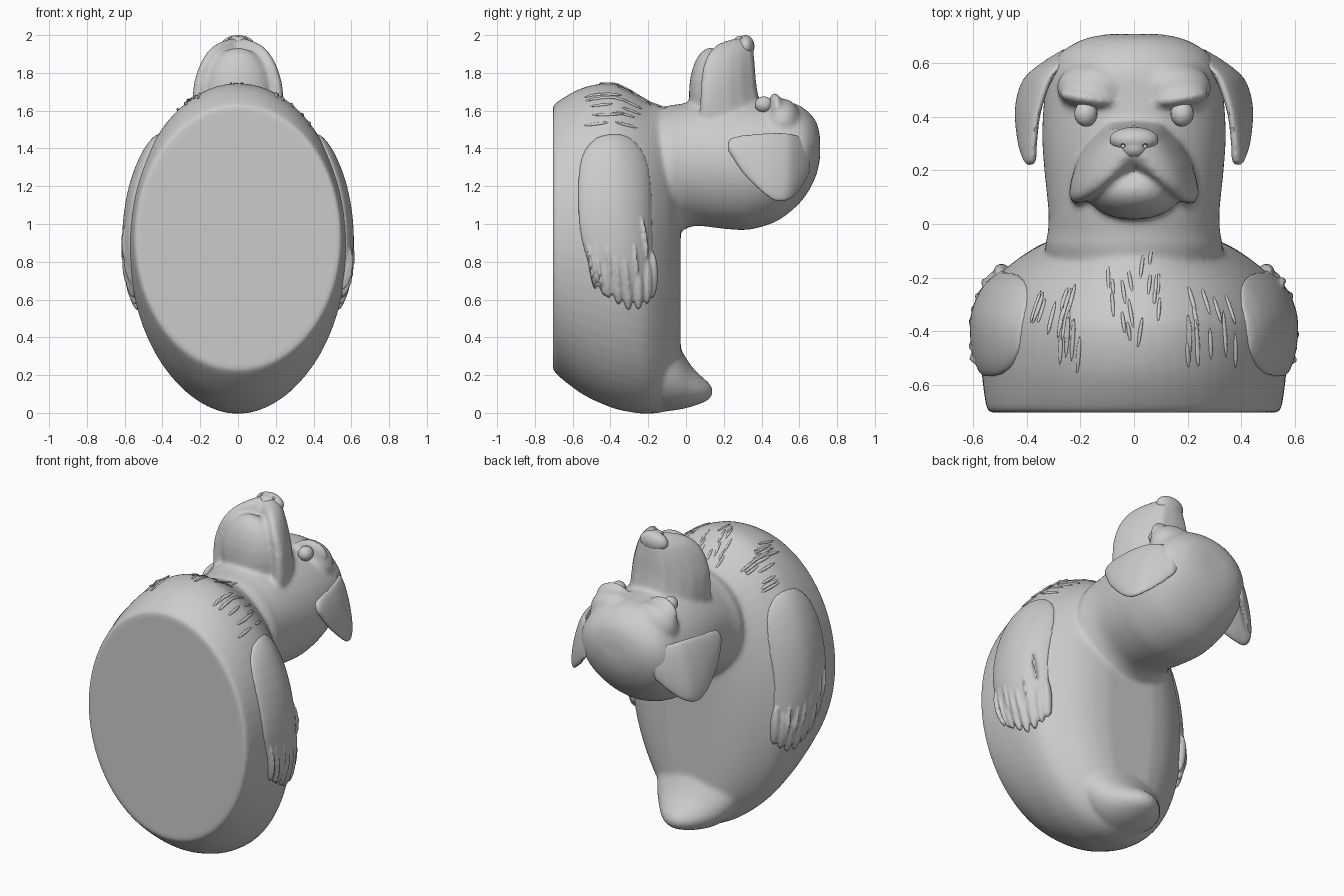
import bpy, bmesh, math, random
from mathutils import Matrix, Vector

random.seed(4)
cube = bpy.data.objects.get("Cube")
if cube:
    bpy.data.objects.remove(cube)

grey = bpy.data.materials.new("plain grey")
grey.use_nodes = True
colour = (0.6, 0.6, 0.6, 1)
grey.diffuse_color = colour
grey.node_tree.nodes["Principled BSDF"].inputs["Base Color"].default_value = colour

CIRCLE = [(math.cos(math.tau * i / 64), math.sin(math.tau * i / 64)) for i in range(64)]


def spline(rows, steps=8):
    """Smoothly interpolate rows of numbers, passing through each row."""
    out = []
    for i in range(len(rows) - 1):
        a, b, c, d = (rows[min(max(i + k, 0), len(rows) - 1)] for k in (-1, 0, 1, 2))
        for s in range(steps):
            t = s / steps
            out.append([q + t / 2 * (r - p + t * (2*p - 5*q + 4*r - w + t * (3*q - p - 3*r + w)))
                        for p, q, r, w in zip(a, b, c, d)])
    return out + [list(rows[-1])]


def loft(bm, axis, rows, outline=CIRCLE, bend=None):
    """Rows are (position, low, high, half width, centre x) along y or z."""
    rings = []
    for pos, low, high, half, cx in spline(rows):
        ring = []
        for u, v in outline:
            x, w = cx + half * u, (low + high) / 2 + (high - low) / 2 * v
            p = Vector((x, pos, w) if axis == "y" else (x, w, pos))
            ring.append(bm.verts.new(bend(p) if bend else p))
        rings.append(ring)
    for a, b in zip(rings, rings[1:]):
        for i in range(len(a)):
            j = (i + 1) % len(a)
            bm.faces.new((a[i], a[j], b[j], b[i]))
    bm.faces.new(rings[0])
    bm.faces.new(rings[-1])


def blob(bm, loc, radii, rot=Matrix(), detail=24):
    matrix = Matrix.Translation(loc) @ rot.to_4x4() @ Matrix.Diagonal((*radii, 1))
    bmesh.ops.create_uvsphere(bm, u_segments=detail, v_segments=detail // 2, radius=1, matrix=matrix)


def finish(bm, name, voxel=0, smooth=0):
    bmesh.ops.recalc_face_normals(bm, faces=bm.faces)
    mesh = bpy.data.meshes.new(name)
    bm.to_mesh(mesh)
    bm.free()
    obj = bpy.data.objects.new(name, mesh)
    bpy.context.collection.objects.link(obj)
    mesh.materials.append(grey)
    bpy.ops.object.select_all(action="DESELECT")
    obj.select_set(True)
    bpy.context.view_layer.objects.active = obj
    if voxel:
        mod = obj.modifiers.new("merge", "REMESH")
        mod.mode, mod.voxel_size = "VOXEL", voxel
        mod = obj.modifiers.new("soften", "SMOOTH")
        mod.factor, mod.iterations = 0.5, smooth
        for m in list(obj.modifiers):
            bpy.ops.object.modifier_apply(modifier=m.name)
    bpy.ops.object.shade_smooth_by_angle(angle=math.radians(40))
    return obj


# Body, tail, neck, head and muzzle flow into one skin
bm = bmesh.new()
loft(bm, "y", [(-.705, .26, 1.6, .525, 0), (-.69, .21, 1.64, .55, 0), (-.55, .1, 1.72, .57, 0),
               (-.4, .03, 1.745, .578, 0), (-.3, .005, 1.71, .565, 0), (-.2, -.005, 1.65, .515, 0),
               (-.1, .01, 1.61, .39, 0), (-.05, .05, 1.55, .28, 0), (-.028, .1, 1.5, .17, 0)])
loft(bm, "y", [(-.2, .03, .62, .24, 0), (-.12, .01, .52, .27, 0), (-.05, .015, .38, .235, 0),
               (.02, .03, .26, .175, 0), (.08, .05, .195, .12, 0), (.12, .07, .16, .07, 0),
               (.14, .095, .13, .03, 0)])
loft(bm, "y", [(-.22, 1, 1.58, .28, 0), (-.1, .93, 1.625, .33, 0), (-.03, .96, 1.635, .322, 0),
               (.05, .99, 1.65, .32, 0), (.2, .975, 1.66, .335, 0), (.33, .97, 1.66, .343, 0),
               (.47, 1.01, 1.65, .335, 0), (.57, 1.08, 1.64, .312, 0), (.64, 1.16, 1.6, .275, 0),
               (.69, 1.26, 1.54, .19, 0), (.71, 1.35, 1.46, .1, 0)])
half = [(0, 1), (.4, .93), (.7, .45), (.88, 0), (.97, -.45), (1, -.8), (.93, -1), (.83, -1),
        (.4, -.62), (0, -.25)]
lip = half + [(-u, v) for u, v in half[-2:0:-1]]
loft(bm, "z", [(1.5, .07, .44, .24, 0), (1.65, .075, .39, .243, 0), (1.75, .08, .372, .233, 0),
               (1.85, .095, .364, .2, 0), (1.92, .13, .357, .155, 0), (1.96, .18, .35, .1, 0),
               (1.982, .25, .33, .04, 0)], lip)
blob(bm, (0, .13, 1.69), (.185, .115, .245))
for s in (-1, 1):
    blob(bm, (s * .14, .51, 1.54), (.15, .1, .125))
    blob(bm, (s * .17, .47, 1.61), (.11, .035, .085), Matrix.Rotation(s * .15, 3, "Z"))
body = finish(bm, "body_and_head", .0115, 14)

# Nose with two nostrils
bm = bmesh.new()
blob(bm, (0, .315, 1.94), (.093, .048, .061))
blob(bm, (0, .285, 1.945), (.055, .042, .052))
nose = finish(bm, "nose", .006, 8)
bm = bmesh.new()
for s in (-1, 1):
    blob(bm, (s * .042, .292, 1.995), (.01, .009, .025), detail=12)
cutter = finish(bm, "nostril_cutter")
cutter.hide_render = True
mod = nose.modifiers.new("nostrils", "BOOLEAN")
mod.operation, mod.object = "DIFFERENCE", cutter
bpy.context.view_layer.objects.active = nose
bpy.ops.object.modifier_apply(modifier=mod.name)
bpy.data.objects.remove(cutter)


def tuft(bm, origin, aim, along, radii):
    """Lay a thin lock of fur on the body where a ray meets it."""
    hit, loc, normal, _ = body.ray_cast(Vector(origin), Vector(aim))
    if hit:
        side = Vector(along).cross(normal).normalized()
        rot = Matrix((side, normal.cross(side), normal)).transposed()
        blob(bm, loc, radii, rot, 12)


for s, label in ((1, "left"), (-1, "right")):
    def on_body(p):
        """Lay a wing point against the side of the body."""
        hit, loc, _, _ = body.ray_cast(Vector((s * 2, p.y, p.z)), Vector((-s, 0, 0)))
        return Vector((loc.x + p.x, p.y, p.z))

    def flare(p):
        """Tilt the lower edge of an ear outward."""
        return p + Vector((s * .22 * (1.34 - p.z), 0, 0))

    # Eye
    bm = bmesh.new()
    blob(bm, (s * .18, .412, 1.632), (.043, .048, .043))
    finish(bm, label + "_eye")

    # Folded ear
    bm = bmesh.new()
    loft(bm, "y", [(.655, 1.27, 1.41, .025, s * .23), (.61, 1.19, 1.46, .035, s * .285),
                   (.55, 1.13, 1.48, .038, s * .345), (.48, 1.12, 1.485, .036, s * .375),
                   (.4, 1.17, 1.48, .032, s * .395), (.3, 1.27, 1.47, .028, s * .405),
                   (.24, 1.36, 1.455, .022, s * .405), (.22, 1.39, 1.43, .008, s * .405)], bend=flare)
    finish(bm, label + "_ear", .009, 4)

    # Wing with ragged fur at its lower end
    bm = bmesh.new()
    loft(bm, "z", [(1.475, -.41, -.35, .008, 0), (1.455, -.475, -.295, .022, 0),
                   (1.4, -.53, -.24, .034, 0), (1.32, -.56, -.205, .038, 0), (1.2, -.57, -.185, .04, 0),
                   (1, -.565, -.178, .038, 0), (.85, -.535, -.17, .036, 0), (.72, -.49, -.165, .03, 0),
                   (.63, -.44, -.165, .022, 0)], bend=on_body)
    for y, tip in ((-.47, .68), (-.42, .6), (-.365, .565), (-.31, .535), (-.255, .54), (-.21, .57),
                   (-.18, .6)):
        tuft(bm, (s * 2, y, tip + .13), (-s, 0, 0), (0, .08, -1), (.03, .13, .034))
    for i in range(7):
        y, z = -.5 + .045 * i, random.uniform(.72, .95)
        tuft(bm, (s * 2, y, z), (-s, 0, 0), (0, .15, -1), (.014, .13, .044))
    finish(bm, label + "_wing", .008, 3)

# Chest fur in curved locks
bm = bmesh.new()
for s in (-1, 1):
    for i in range(16):
        x, y = random.uniform(.2, .38), random.uniform(-.5, -.28)
        tuft(bm, (s * x, y, 3), (0, 0, -1), (s * (y + .3), 1, 0), (.009, random.uniform(.04, .09), .007))
    for i in range(8):
        x, y = random.uniform(.01, .1), random.uniform(-.42, -.12)
        tuft(bm, (s * x, y, 3), (0, 0, -1), (s * .15, 1, 0), (.007, random.uniform(.03, .06), .006))
finish(bm, "chest_fur")
